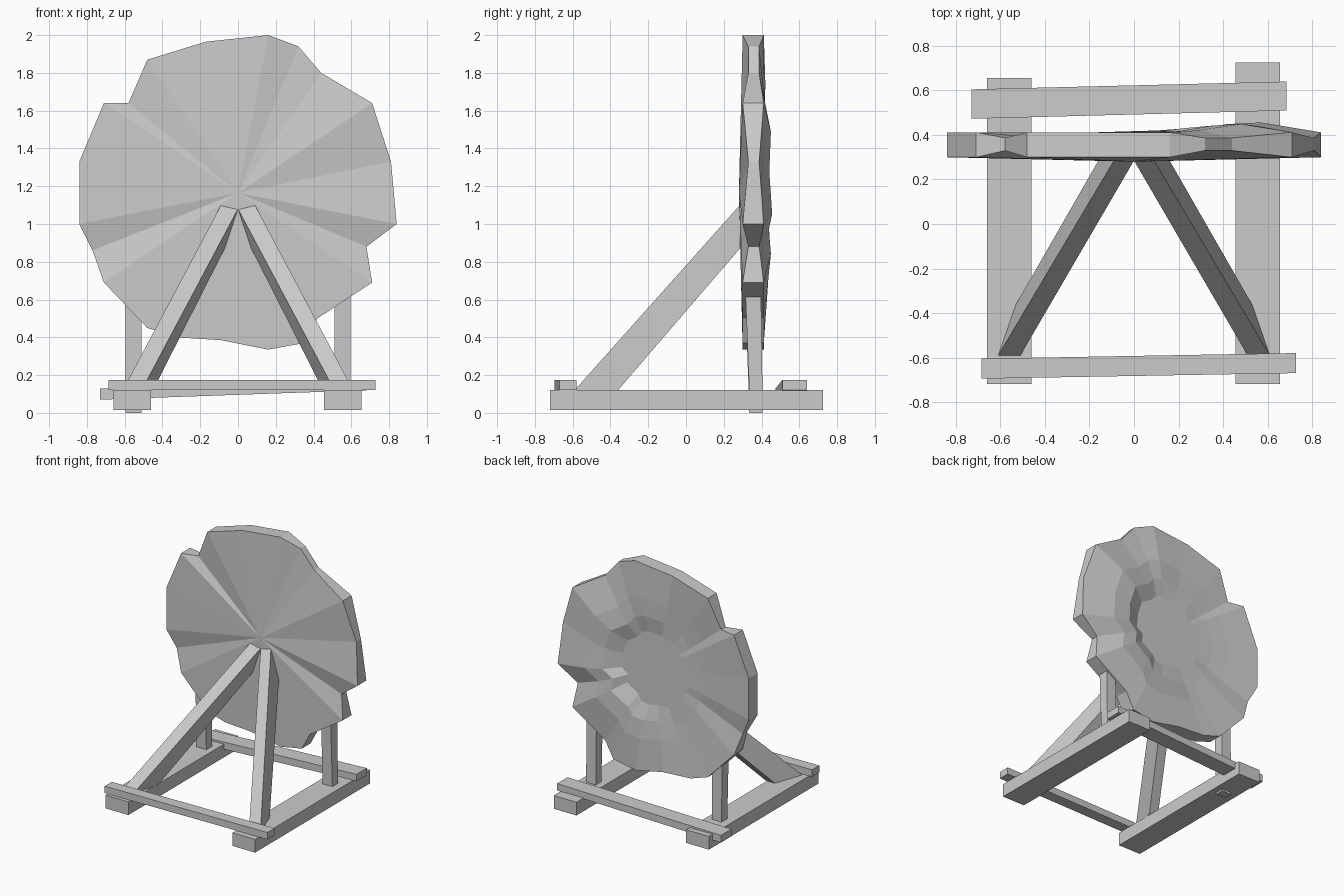
import bpy
import bmesh
from mathutils import Vector

default_cube = bpy.data.objects.get("Cube")
if default_cube:
    bpy.data.objects.remove(default_cube, do_unlink=True)

# One plain grey covers every part
grey = bpy.data.materials.new("plain grey")
grey.use_nodes = True
grey_value = (0.6, 0.6, 0.6, 1)
grey.diffuse_color = grey_value
grey.node_tree.nodes["Principled BSDF"].inputs["Base Color"].default_value = grey_value


def add_object(name, mesh_builder):
    """Turn a finished bmesh into a flat shaded object in the scene."""
    bmesh.ops.recalc_face_normals(mesh_builder, faces=mesh_builder.faces[:])
    mesh = bpy.data.meshes.new(name)
    mesh_builder.to_mesh(mesh)
    mesh_builder.free()
    mesh.materials.append(grey)
    part = bpy.data.objects.new(name, mesh)
    bpy.context.collection.objects.link(part)
    return part


def add_beam(name, start_corners, end_corners):
    """Join two four-cornered ends, each listed in the same order."""
    builder = bmesh.new()
    start = [builder.verts.new(corner) for corner in start_corners]
    end = [builder.verts.new(corner) for corner in end_corners]
    builder.faces.new(start)
    builder.faces.new(end[::-1])
    for i in range(len(start)):
        j = (i + 1) % len(start)
        builder.faces.new((start[i], end[i], end[j], start[j]))
    return add_object(name, builder)


def end_across_x(x, y_low, y_high, z_low, z_high):
    """Corners of a beam end that faces along x."""
    return [(x, y_low, z_low), (x, y_high, z_low), (x, y_high, z_high), (x, y_low, z_high)]


def end_across_z(z, x_low, x_high, y_low, y_high):
    """Corners of a beam end that faces along z."""
    return [(x_low, y_low, z), (x_high, y_low, z), (x_high, y_high, z), (x_low, y_high, z)]


# Base rails running front to back, with two uneven crossbars on top
RAIL_BOTTOM, RAIL_TOP, BAR_TOP = 0.015, 0.12, 0.175
for name, x_low, x_high, y_high in (("left_rail", 0.455, 0.655, 0.725),
                                    ("right_rail", -0.66, -0.46, 0.655)):
    add_beam(name,
             end_across_z(RAIL_BOTTOM, x_low, x_high, -0.72, y_high),
             end_across_z(RAIL_TOP, x_low, x_high, -0.72, y_high))

add_beam("front_crossbar",
         end_across_x(-0.685, -0.695, -0.605, RAIL_TOP, BAR_TOP),
         end_across_x(0.728, -0.67, -0.58, RAIL_TOP, BAR_TOP))
add_beam("back_crossbar",
         end_across_x(-0.73, 0.473, 0.605, 0.07, 0.128),
         end_across_x(0.685, 0.51, 0.64, RAIL_TOP, BAR_TOP))

# Mirrored slanting legs and upright posts
for side, label in ((1, "left"), (-1, "right")):
    foot = [(0.61, -0.59), (0.51, -0.59), (0.45, -0.36), (0.53, -0.36)]
    head = [(0.09, 1.1), (0, 1.08), (0.07, 0.87), (0.16, 0.87)]
    add_beam(label + "_slanting_leg",
             [(side * x, y, RAIL_TOP) for x, y in foot],
             [(side * x, 0.285, z) for x, z in head])
    post_bottom = RAIL_TOP if side > 0 else 0
    inner, outer = sorted((side * 0.51, side * 0.595))
    add_beam(label + "_back_post",
             end_across_z(post_bottom, inner, outer, 0.335, 0.405),
             end_across_z(0.75, inner, outer, 0.31, 0.395))

# Ragged disc: rim outline as x and z, with a flag for pinched corners
RIM = [(0.16, 2.0, 0), (0.32, 1.94, 1), (0.44, 1.8, 1), (0.71, 1.64, 0),
       (0.81, 1.33, 1), (0.84, 1.0, 0), (0.68, 0.88, 1), (0.71, 0.69, 0),
       (0.42, 0.5, 0), (0.35, 0.37, 0), (0.16, 0.335, 0), (-0.09, 0.385, 0),
       (-0.33, 0.4, 0), (-0.48, 0.45, 0), (-0.71, 0.69, 0), (-0.77, 0.86, 1),
       (-0.84, 1.0, 0), (-0.84, 1.33, 0), (-0.71, 1.64, 0), (-0.58, 1.64, 1),
       (-0.48, 1.87, 0), (-0.17, 1.965, 0)]
HUB = Vector((0, 0.28, 1.165))


def ring_of_verts(builder, scale, depth):
    """Shrunken copy of the rim; depth gives y from side lean and pinch."""
    ring = []
    for x, z, pinch in RIM:
        offset = Vector((x, 0, z - HUB.z))
        lean = max(-0.4, offset.normalized().x)
        place = offset * scale
        ring.append(builder.verts.new((place.x, depth(lean, pinch), HUB.z + place.z)))
    return ring


disc = bmesh.new()
front_rim = ring_of_verts(disc, 1, lambda lean, pinch: 0.3 + 0.03 * pinch)
rings = [
    front_rim,
    ring_of_verts(disc, 1, lambda lean, pinch: 0.412 - 0.025 * pinch),
    ring_of_verts(disc, 0.68, lambda lean, pinch: 0.412 + 0.045 * lean - 0.015 * pinch),
    ring_of_verts(disc, 0.5, lambda lean, pinch: 0.405 + 0.045 * lean - 0.01 * pinch),
    ring_of_verts(disc, 0.35, lambda lean, pinch: 0.385),
]
hub_vert = disc.verts.new(HUB)
count = len(RIM)
for i in range(count):
    j = (i + 1) % count
    disc.faces.new((hub_vert, front_rim[i], front_rim[j]))
    for outer_ring, inner_ring in zip(rings, rings[1:]):
        disc.faces.new((outer_ring[i], inner_ring[i], inner_ring[j], outer_ring[j]))
disc.faces.new(rings[-1])
add_object("ragged_disc", disc)
